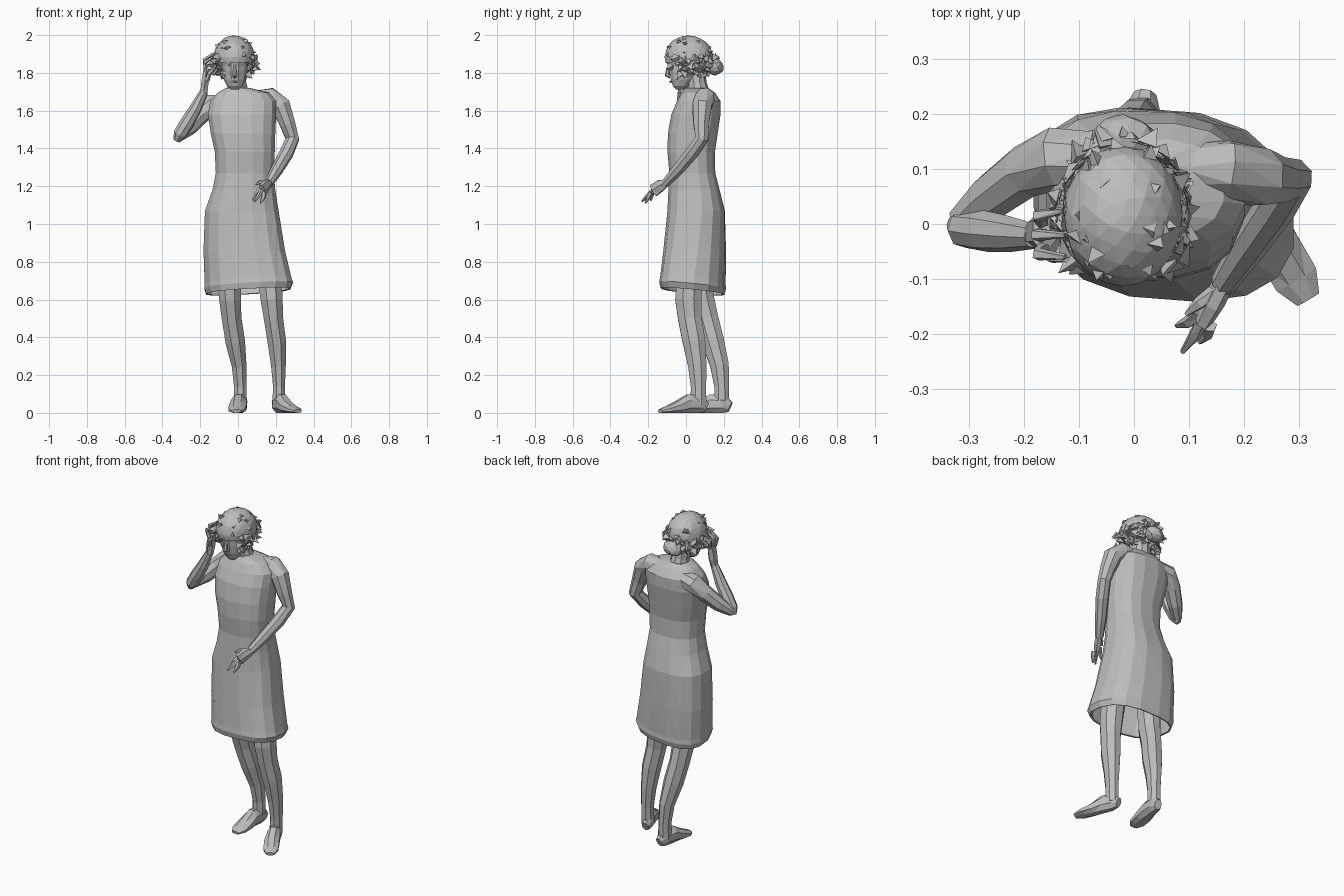
import bpy, bmesh, math, random
from mathutils import Vector

random.seed(4)
if "Cube" in bpy.data.objects:
    bpy.data.objects.remove(bpy.data.objects["Cube"])

GREY = (0.51, 0.51, 0.51, 1)
grey = bpy.data.materials.new("plain grey")
grey.use_nodes = True
grey.diffuse_color = GREY
grey.node_tree.nodes["Principled BSDF"].inputs["Base Color"].default_value = GREY


def finish(name, bm):
    bmesh.ops.recalc_face_normals(bm, faces=bm.faces)
    mesh = bpy.data.meshes.new(name)
    bm.to_mesh(mesh)
    bm.free()
    mesh.materials.append(grey)
    obj = bpy.data.objects.new(name, mesh)
    bpy.context.collection.objects.link(obj)
    return obj


def skin(name, rings, caps=(True, True)):
    """Join rings of points into a faceted surface."""
    bm = bmesh.new()
    loops = [[bm.verts.new(p) for p in ring] for ring in rings]
    n = len(loops[0])
    for low, high in zip(loops, loops[1:]):
        for i in range(n):
            j = (i + 1) % n
            bm.faces.new((low[i], low[j], high[j], high[i]))
    for loop, cap in zip((loops[0], loops[-1]), caps):
        if cap:
            bm.faces.new(loop)
    bmesh.ops.triangulate(bm, faces=bm.faces)
    return finish(name, bm)


def limb(name, path, sides=8, ref=(0, 1, 0), floor=False):
    """Tube through (x, y, z, half width, half height) stations."""
    pts = [Vector(p[:3]) for p in path]
    rings = []
    for k, p in enumerate(path):
        t = (pts[min(k + 1, len(pts) - 1)] - pts[max(k - 1, 0)]).normalized()
        a = t.cross(Vector(ref)).normalized()
        b = a.cross(t)
        ring = []
        for i in range(sides):
            ang = math.tau * (i + 0.5) / sides
            q = pts[k] + a * p[3] * math.cos(ang) + b * p[-1] * math.sin(ang)
            if floor:
                q.z = max(q.z, 0)
            ring.append(q)
        rings.append(ring)
    return skin(name, rings)


def oval(z, x0, x1, y0, y1, sides=16, power=0.8, tilt=0, skew=0):
    """Rounded box outline at one height; skew pulls it along a diagonal."""
    ring = []
    for i in range(sides):
        ang = math.tau * (i + 0.5) / sides
        c, s = math.cos(ang), math.sin(ang - skew)
        x = (x0 + x1) / 2 + (x1 - x0) / 2 * math.copysign(abs(c) ** power, c)
        y = (y0 + y1) / 2 + (y1 - y0) / 2 * math.copysign(abs(s) ** power, s)
        ring.append((x, y, z + tilt * (0.05 * x - 0.09 * y)))
    return ring


# Dress, open at the hem
dress = skin("dress", [
    oval(0.643, -.172, .28, -.135, .203, tilt=1, skew=.18),
    oval(0.675, -.182, .294, -.142, .212, tilt=1, skew=.18),
    oval(0.70, -.18, .286, -.137, .21, tilt=1, skew=.18),
    oval(0.86, -.186, .252, -.12, .212, skew=.14),
    oval(1.07, -.178, .218, -.10, .207, skew=.05),
    oval(1.18, -.138, .20, -.095, .18),
    oval(1.27, -.12, .192, -.09, .157),
    oval(1.38, -.125, .197, -.10, .155),
    oval(1.48, -.147, .20, -.098, .17),
    oval(1.58, -.162, .205, -.08, .185),
    oval(1.65, -.15, .205, -.05, .185),
    oval(1.695, -.11, .165, -.025, .155),
    oval(1.72, -.065, .065, -.005, .12)], caps=(False, True))
shell = dress.modifiers.new("cloth", 'SOLIDIFY')
shell.thickness = 0.01

# Legs and feet
limb("left_leg", [(.14, .04, .95, .075), (.165, .02, .75, .07), (.178, .012, .6, .063, .075),
                  (.188, .02, .5, .055, .067), (.205, .042, .38, .053, .065),
                  (.214, .06, .25, .042, .053), (.217, .066, .14, .034, .044),
                  (.215, .066, .04, .036, .045)])
limb("right_leg", [(-.05, .05, .95, .075), (-.048, .07, .75, .07), (-.042, .085, .6, .062, .07),
                   (-.034, .11, .5, .056, .066), (-.015, .142, .38, .056, .064),
                   (.006, .178, .25, .042, .053), (.012, .189, .14, .036, .042),
                   (.012, .189, .04, .038, .044)])
limb("left_foot", [(.203, .108, .03, .02, .03), (.211, .075, .045, .036, .05),
                   (.235, .015, .048, .04, .055), (.262, -.045, .028, .046, .036),
                   (.295, -.1, .016, .045, .02), (.317, -.137, .009, .025, .011)],
     ref=(0, 0, 1), floor=True)
limb("right_foot", [(.02, .234, .03, .022, .03), (.014, .2, .045, .038, .05),
                    (.004, .135, .048, .044, .055), (-.002, .075, .028, .05, .036),
                    (-.006, .02, .016, .048, .02), (-.008, -.015, .009, .026, .011)],
     ref=(0, 0, 1), floor=True)

# Arms
limb("left_arm", [(.09, .105, 1.66, .045), (.17, .1, 1.67, .054), (.228, .085, 1.625, .055),
                  (.262, .08, 1.53, .044), (.288, .084, 1.45, .038), (.257, .03, 1.375, .038),
                  (.205, -.045, 1.285, .033), (.162, -.11, 1.215, .024)], ref=(.7, -.7, .3))
limb("right_upper_arm", [(-.06, .12, 1.64, .05), (-.14, .12, 1.63, .058), (-.20, .095, 1.575, .049),
                         (-.26, .05, 1.51, .043), (-.315, .005, 1.462, .028)], ref=(.3, .95, 0))
limb("right_forearm", [(-.325, .0, 1.44, .018), (-.308, -.008, 1.475, .036),
                       (-.27, -.013, 1.535, .038), (-.225, -.018, 1.61, .033),
                       (-.18, -.022, 1.70, .023)], ref=(.3, .95, 0))

# Hands
limb("left_palm", [(.163, -.108, 1.217, .024, .02), (.146, -.14, 1.2, .035, .021),
                   (.128, -.172, 1.177, .038, .018)], 6, ref=(.8, -.3, 0))
limb("right_palm", [(-.18, -.02, 1.695, .022, .02), (-.175, -.015, 1.75, .022, .035),
                    (-.168, -.012, 1.815, .018, .038)], 6)


def fingers(side, knuckles, bends, tips):
    for k, (base, mid, tip) in enumerate(zip(knuckles, bends, tips)):
        limb(f"{side}_finger_{k + 1}", [(*base, .014), (*mid, .012), (*tip, .005)], 5,
             ref=(.3, .8, .5))


fingers("left",
        [(.145, -.125, 1.215), (.12, -.16, 1.185), (.125, -.175, 1.175), (.138, -.185, 1.165)],
        [(.118, -.145, 1.222), (.1, -.178, 1.16), (.11, -.203, 1.15), (.133, -.2, 1.14)],
        [(.095, -.165, 1.21), (.078, -.185, 1.125), (.088, -.233, 1.12), (.12, -.215, 1.11)])
fingers("right",
        [(-.165, -.045, 1.81), (-.168, -.02, 1.82), (-.168, .005, 1.815), (-.165, -.04, 1.76)],
        [(-.175, -.055, 1.855), (-.178, -.02, 1.87), (-.175, .015, 1.86), (-.15, -.06, 1.80)],
        [(-.125, -.06, 1.89), (-.125, -.02, 1.905), (-.13, .025, 1.885), (-.12, -.065, 1.83)])

# Neck and head
limb("neck", [(0, .068, 1.67, .065), (-.005, .058, 1.74, .052), (-.015, .045, 1.82, .054)], 10)
skin("head", [oval(z, -.017 - w, -.017 + w, y0, y1, 12, 0.9) for z, w, y0, y1 in (
    (1.712, .022, -.052, -.015), (1.73, .042, -.07, .02), (1.765, .06, -.083, .06),
    (1.81, .068, -.092, .09), (1.84, .07, -.095, .1), (1.87, .075, -.103, .11),
    (1.93, .07, -.08, .1))])
limb("nose", [(-.017, -.088, 1.84, .007), (-.017, -.097, 1.81, .01),
              (-.017, -.1, 1.79, .013), (-.017, -.083, 1.778, .009)], 6)
limb("lips", [(-.037, -.072, 1.752, .002), (-.017, -.082, 1.753, .007),
              (.003, -.072, 1.752, .002)], 6)

# Hair cap, cut away around the face
CENTRE, SIZE = Vector((-.02, .015, 1.885)), Vector((.11, .13, .115))


def on_hair(d, grow=1.0):
    return CENTRE + Vector(a * b for a, b in zip(d, SIZE)) * grow


bm = bmesh.new()
bmesh.ops.create_icosphere(bm, subdivisions=3, radius=1)
for v in bm.verts:
    v.co = on_hair(v.co, random.uniform(.97, 1.0))
face_gap = [f for f in bm.faces
            if f.calc_center_median().y < -.035 and f.calc_center_median().z < 1.848]
bmesh.ops.delete(bm, geom=face_gap, context='FACES')
hair = finish("hair", bm)
hair.modifiers.new("thickness", 'SOLIDIFY').thickness = 0.012


# Curls: loose little pyramids, thickest around the lower edge
def add_curl(bm, spot, size):
    out = (spot - CENTRE).normalized()
    side = out.orthogonal().normalized()
    other = out.cross(side)
    turn = random.uniform(0, math.tau)
    base = []
    for i in range(3):
        ang = turn + i * math.tau / 3
        base.append(bm.verts.new(spot + size * (side * math.cos(ang) + other * math.sin(ang))))
    lean = Vector((random.uniform(-1, 1), random.uniform(-1, 1), random.uniform(-1, .5)))
    tip = bm.verts.new(spot + (out + lean) * size * .8)
    bm.faces.new(base)
    for i in range(3):
        bm.faces.new((base[i], base[(i + 1) % 3], tip))


bm = bmesh.new()
for k in range(150):
    ang = random.uniform(-.25, 1.25) * math.pi
    h = random.uniform(-.85, 0)
    r = math.sqrt(1 - h * h)
    add_curl(bm, on_hair((r * math.cos(ang), r * math.sin(ang), h), random.uniform(.97, 1.12)),
             random.uniform(.015, .027))
for k in range(30):
    ang, h = random.uniform(0, math.tau), random.uniform(.0, .9)
    r = math.sqrt(1 - h * h)
    add_curl(bm, on_hair((r * math.cos(ang), r * math.sin(ang), h), .965), random.uniform(.01, .018))
finish("curls", bm)

# Bun at the nape
bm = bmesh.new()
bmesh.ops.create_icosphere(bm, subdivisions=2, radius=1)
for v in bm.verts:
    v.co = Vector((-.02, .155, 1.832)) + Vector(
        (v.co.x * .06, v.co.y * .046, v.co.z * .044)) * random.uniform(.9, 1.08)
finish("bun", bm)
